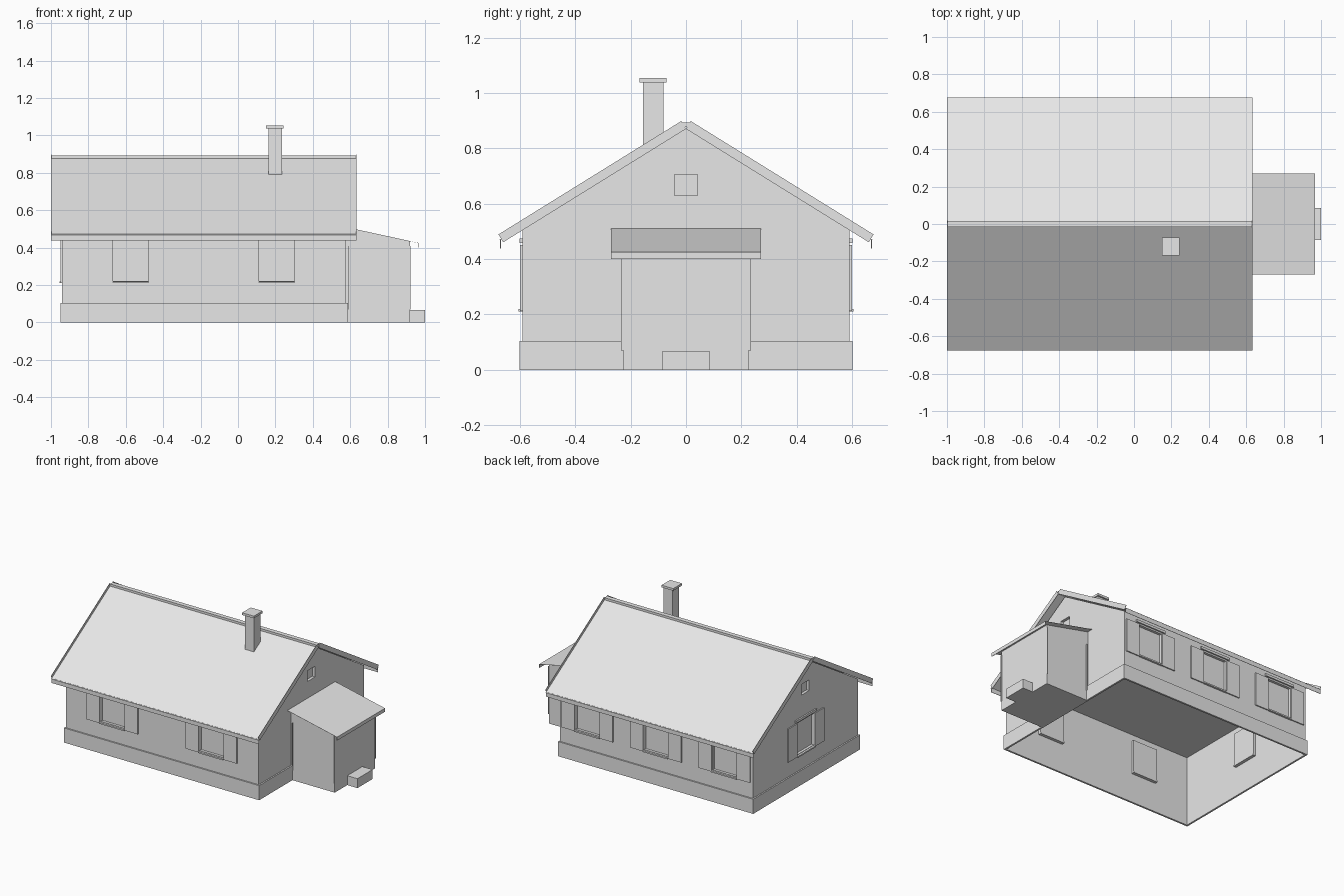
import bpy, bmesh, math
from mathutils import Matrix, Vector

old = bpy.data.objects.get("Cube")
if old:
    bpy.data.objects.remove(old)

COLOUR = (0.8, 0.8, 0.8, 1)
mat = bpy.data.materials.new("light grey")
mat.use_nodes = True
mat.diffuse_color = COLOUR
mat.node_tree.nodes["Principled BSDF"].inputs["Base Color"].default_value = COLOUR


def finish(name, bm):
    bmesh.ops.recalc_face_normals(bm, faces=bm.faces)
    mesh = bpy.data.meshes.new(name)
    bm.to_mesh(mesh)
    bm.free()
    mesh.materials.append(mat)
    ob = bpy.data.objects.new(name, mesh)
    bpy.context.collection.objects.link(ob)
    return ob


def add_box(bm, x, y, z, place=Matrix()):
    """Box from three (low, high) ranges, moved by a matrix."""
    size = [b - a for a, b in (x, y, z)]
    mid = Vector([(a + b) / 2 for a, b in (x, y, z)])
    bmesh.ops.create_cube(bm, size=1, matrix=place @ Matrix.Translation(mid) @ Matrix.Diagonal((*size, 1)))


def boxes(name, parts, place=Matrix()):
    bm = bmesh.new()
    for part in parts:
        add_box(bm, *part, place)
    return finish(name, bm)


def prism(name, outline, axis, low, high):
    """Outline pushed along x (points are y, z) or along y (points are x, z)."""
    bm = bmesh.new()
    def point(p, d):
        return (d, p[0], p[1]) if axis == "x" else (p[0], d, p[1])
    face = bm.faces.new([bm.verts.new(point(p, low)) for p in outline])
    new = bmesh.ops.extrude_face_region(bm, geom=[face])["geom"]
    shift = Vector(point((0, 0), high - low))
    bmesh.ops.translate(bm, vec=shift, verts=[v for v in new if isinstance(v, bmesh.types.BMVert)])
    return finish(name, bm)


# Main dimensions
LEFT, RIGHT, SIDE = -0.94, 0.577, 0.591
APEX, SLOPE = 0.87, 0.62
SILL, HEAD, HALF = 0.22, 0.45, 0.098
EAVE = APEX - SLOPE * SIDE

# Window positions: matrix with local +y pointing out of the wall
windows = {}
for i, x in enumerate((-0.573, 0.207)):
    windows[f"front_window_{i + 1}"] = Matrix.Translation((x, -SIDE, 0)) @ Matrix.Rotation(math.pi, 4, "Z")
for i, x in enumerate((-0.72, -0.18, 0.36)):
    windows[f"back_window_{i + 1}"] = Matrix.Translation((x, SIDE, 0))
windows["gable_window"] = Matrix.Translation((LEFT, 0, 0)) @ Matrix.Rotation(math.pi / 2, 4, "Z")

# House walls, hollow up to a ceiling at eaves level and open underneath
walls = prism("house_walls", [(-SIDE, 0), (SIDE, 0), (SIDE, EAVE), (0, APEX), (-SIDE, EAVE)], "x", LEFT, RIGHT)
wall, skin, ceiling = 0.01, 0.003, 0.498
cutters = [boxes("room_cutter", [((LEFT + skin, RIGHT - skin), (skin - SIDE, SIDE - skin), (-0.1, ceiling))])]
for place in windows.values():
    cutters.append(boxes("window_cutter", [((-HALF, HALF), (-0.03, 0.03), (SILL, HEAD))], place))
for x in (LEFT, RIGHT):
    cutters.append(boxes("vent_cutter", [((x - 0.02, x + 0.02), (-0.042, 0.042), (0.63, 0.706))]))
for c in cutters:
    c.hide_render = True
    mod = walls.modifiers.new("cut", "BOOLEAN")
    mod.operation = "DIFFERENCE"
    mod.solver = "EXACT"
    mod.object = c
bpy.context.view_layer.update()
baked = bpy.data.meshes.new_from_object(walls.evaluated_get(bpy.context.evaluated_depsgraph_get()))
walls.modifiers.clear()
walls.data = baked
for c in cutters:
    bpy.data.objects.remove(c)

# Plinth around the walls
plinth = (0, 0.104)
boxes("plinth", [
    ((LEFT - wall, RIGHT + wall), (-SIDE - wall, -SIDE), plinth),
    ((LEFT - wall, RIGHT + wall), (SIDE, SIDE + wall), plinth),
    ((LEFT - wall, LEFT), (-SIDE, SIDE), plinth),
    ((RIGHT, RIGHT + wall), (-SIDE, SIDE), plinth)])

# Windows with recessed glass, reveal, sill, lintel and shutters
for name, place in windows.items():
    reveal = (-0.022, 0.0)
    boxes(name + "_glass", [((-HALF, HALF), (-0.022, -0.019), (SILL, HEAD))], place)
    boxes(name + "_frame", [
        ((-HALF, -HALF + 0.003), reveal, (SILL, HEAD)),
        ((HALF - 0.003, HALF), reveal, (SILL, HEAD)),
        ((-HALF, HALF), reveal, (HEAD - 0.003, HEAD)),
        ((-HALF, HALF), reveal, (SILL, SILL + 0.003))], place)
    boxes(name + "_sill", [((-HALF, HALF), (-0.025, 0.014), (SILL - 0.01, SILL))], place)
    boxes(name + "_lintel", [((-HALF - 0.02, HALF + 0.02), (0, 0.01), (0.458, 0.475))], place)
    boxes(name + "_shutters", [
        ((s * 0.15 - 0.052, s * 0.15 + 0.052), (0, 0.008), (0.212, HEAD)) for s in (-1, 1)], place)

# Roof sheets between raised verge boards, with fascia boards along the eaves
ROOF_LEFT, ROOF_RIGHT, BOARD = -1, 0.634, 0.003
EAVE_Y = 0.66


def slab(side, apex, reach, thick):
    """Cross-section of one roof slope, square cut at both ends."""
    across = Vector((SLOPE, 1)).normalized() * thick
    top = Vector((0, apex))
    low = Vector((reach, apex - SLOPE * reach))
    return [(side * p.x, p.y) for p in (top, low, low + across, top + across)]


for s, side in ((-1, "front"), (1, "back")):
    prism(side + "_roof", slab(s, 0.885, EAVE_Y + 0.014, 0.002), "x", ROOF_LEFT, ROOF_RIGHT)
    for end, x in (("left", ROOF_LEFT), ("right", ROOF_RIGHT - BOARD)):
        prism(f"{side}_{end}_verge", slab(s, APEX, EAVE_Y, 0.033), "x", x, x + BOARD)
    y = s * 0.67
    boxes(side + "_fascia", [((ROOF_LEFT, ROOF_RIGHT), (y - 0.001, y + 0.001), (0.438, 0.472))])
boxes("ridge_cap", [((ROOF_LEFT + BOARD, ROOF_RIGHT - BOARD), (-0.016, 0.016), (0.876, 0.893))])

# Chimney and its cap
boxes("chimney", [((0.162, 0.234), (-0.155, -0.082), (0.75, 1.037))])
boxes("chimney_cap", [((0.15, 0.242), (-0.168, -0.071), (1.037, 1.053))])

# Entrance porch with a thin lean-to roof
def lean(x):
    return 0.51 - 0.218 * (x - RIGHT)

PORCH, PORCH_EAVE = 0.92, 0.969
prism("porch_walls", [(RIGHT, 0), (PORCH, 0), (PORCH, lean(PORCH) - 0.001), (RIGHT, lean(RIGHT) - 0.001)],
      "y", -0.226, 0.226)
prism("porch_roof", [(RIGHT, lean(RIGHT)), (PORCH_EAVE, lean(PORCH_EAVE)), (PORCH_EAVE, lean(PORCH_EAVE) - 0.001),
                     (RIGHT, lean(RIGHT) - 0.001)], "y", -0.27, 0.27)
boxes("porch_fascia", [((PORCH_EAVE - BOARD, PORCH_EAVE), (-0.27, 0.27), (0.4, 0.425))])
boxes("porch_corner_strips", [
    ((x, x + 0.003), (s * 0.229 - 0.006, s * 0.229 + 0.006), (0.07, 0.41))
    for s in (-1, 1) for x in (0.588, PORCH - 0.001)])
boxes("step", [((0.915, 1.0), (-0.085, 0.085), (0, 0.067))])
